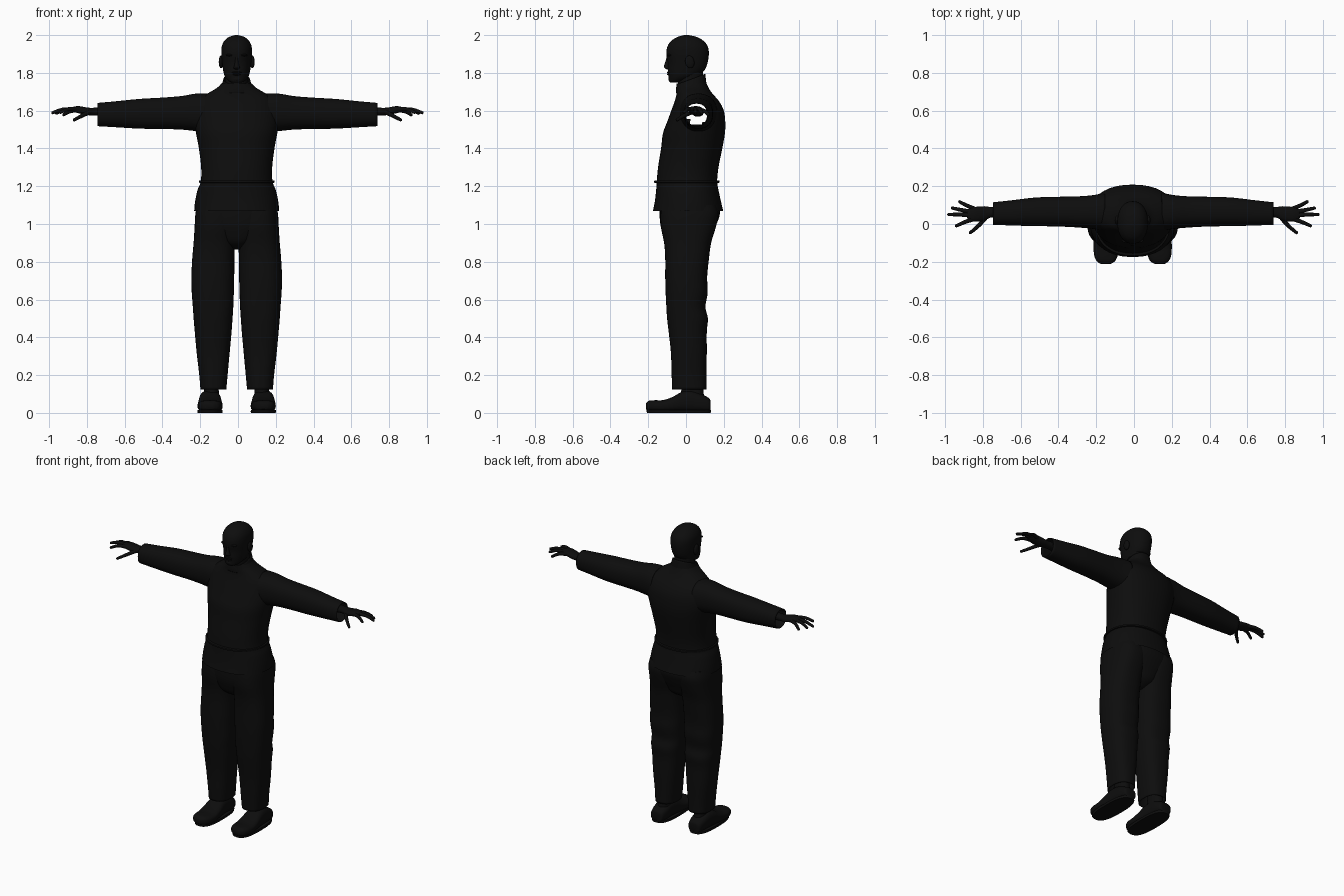
import bpy, bmesh, math
from mathutils import Vector

black = bpy.data.materials.new("near_black")
black.diffuse_color = (0.004, 0.004, 0.004, 1)
CX = -0.007   # slight sideways offset of the body


def finish(ob, angle=50):
    ob.data.materials.clear()
    ob.data.materials.append(black)
    bpy.ops.object.select_all(action='DESELECT')
    ob.select_set(True)
    bpy.context.view_layer.objects.active = ob
    bpy.ops.object.shade_smooth_by_angle(angle=math.radians(angle))
    return ob


def spline(rows, sub):
    """Catmull-Rom interpolation through section rows."""
    out = []
    for i in range(len(rows) - 1):
        p0, p1, p2, p3 = (rows[max(0, min(len(rows) - 1, k))] for k in range(i - 1, i + 3))
        for j in range(sub):
            t = j / sub
            out.append([0.5 * (2 * b + (c - a) * t + (2 * a - 5 * b + 4 * c - d) * t * t
                               + (3 * b - a - 3 * c + d) * t ** 3)
                        for a, b, c, d in zip(p0, p1, p2, p3)])
    return out + [list(rows[-1])]


def loft(name, axis, rows, power=2.2, n=36, sub=4, caps=(True, True), dx=CX, flip=1,
         warp=None, cut=None, thick=0):
    """Skin rounded sections; each row is position, a0, a1, b0, b1."""
    bm = bmesh.new()
    rings = []
    for t, a0, a1, b0, b1 in spline(rows, sub):
        ring = []
        for k in range(n):
            th = 2 * math.pi * k / n
            c, s = math.cos(th), math.sin(th)
            a = (a0 + a1) / 2 + (a1 - a0) / 2 * math.copysign(abs(c) ** (2 / power), c)
            b = (b0 + b1) / 2 + (b1 - b0) / 2 * math.copysign(abs(s) ** (2 / power), s)
            p = {'x': (t, a, b), 'y': (a, t, b), 'z': (a, b, t)}[axis]
            p = warp(*p) if warp else p
            ring.append(bm.verts.new((p[0] * flip + dx, p[1], p[2])))
        rings.append(ring)
    for r, q in zip(rings, rings[1:]):
        for k in range(n):
            bm.faces.new((r[k], r[(k + 1) % n], q[(k + 1) % n], q[k]))
    for cap, ring in zip(caps, (rings[0], rings[-1])):
        if cap:
            bm.faces.new(ring)
    bmesh.ops.recalc_face_normals(bm, faces=bm.faces[:])
    if cut:
        bmesh.ops.delete(bm, geom=[f for f in bm.faces if cut(f.calc_center_median())],
                         context='FACES')
    me = bpy.data.meshes.new(name)
    bm.to_mesh(me)
    bm.free()
    ob = bpy.data.objects.new(name, me)
    bpy.context.collection.objects.link(ob)
    if thick:
        mod = ob.modifiers.new("cloth_thickness", 'SOLIDIFY')
        mod.thickness = thick
    return finish(ob)


def ball(name, loc, size, rot=0):
    bpy.ops.mesh.primitive_uv_sphere_add(segments=20, ring_count=12, radius=1, location=loc,
                                         rotation=(rot, 0, 0))
    ob = bpy.context.object
    ob.name = name
    ob.scale = size
    return finish(ob)


def digit(name, pts, r0, r1):
    """Tapered finger along a short curve."""
    cu = bpy.data.curves.new(name, 'CURVE')
    cu.dimensions = '3D'
    cu.bevel_depth = 1
    cu.bevel_resolution = 3
    cu.use_fill_caps = True
    pts = spline(pts, 4)
    pts.append(list(Vector(pts[-1]) + (Vector(pts[-1]) - Vector(pts[-2])).normalized() * 0.004))
    sp = cu.splines.new('POLY')
    sp.points.add(len(pts) - 1)
    for i, p in enumerate(pts):
        sp.points[i].co = (*p, 1)
        sp.points[i].radius = r0 + (r1 - r0) * i / (len(pts) - 1)
    sp.points[len(pts) - 1].radius = r1 * 0.5
    ob = bpy.data.objects.new(name, cu)
    bpy.context.collection.objects.link(ob)
    bpy.ops.object.select_all(action='DESELECT')
    ob.select_set(True)
    bpy.context.view_layer.objects.active = ob
    bpy.ops.object.convert(target='MESH')
    finish(bpy.context.object)


# Jacket body, hollow, with openings where the sleeves join
loft("jacket", 'z', [
    (1.07, -.225, .225, -.175, .197), (1.12, -.22, .22, -.165, .185),
    (1.18, -.207, .207, -.158, .172), (1.225, -.19, .19, -.155, .165),
    (1.30, -.188, .188, -.148, .172), (1.40, -.20, .20, -.132, .192),
    (1.48, -.215, .215, -.122, .206), (1.54, -.225, .225, -.10, .208),
    (1.60, -.222, .222, -.078, .20), (1.65, -.205, .205, -.06, .175),
    (1.69, -.155, .155, -.05, .14), (1.72, -.105, .105, -.05, .12),
    (1.745, -.08, .08, -.05, .108)],
    power=2.25, caps=(False, False),
    cut=lambda c: abs(c.x) > .1 and math.hypot(c.y - .065, c.z - 1.59) < .065)

# Belt cord round the waist
loft("waist_cord", 'z', [(1.217, -.19, .19, -.155, .165), (1.219, -.199, .199, -.168, .177),
                         (1.229, -.199, .199, -.168, .177), (1.231, -.19, .19, -.155, .165)],
     sub=2, caps=(False, False))

# Stand-up collar, higher at the back
loft("collar", 'z', [(1.70, -.10, .10, -.052, .115), (1.73, -.082, .082, -.053, .108),
                     (1.768, -.07, .07, -.05, .102)],
     caps=(False, False), thick=.006,
     warp=lambda x, y, z: (x, y, z + .35 * (y - .03) * (z - 1.68) / .085))

# Head and neck
loft("neck", 'z', [(1.66, -.07, .07, -.04, .09), (1.74, -.06, .06, -.042, .09),
                   (1.84, -.062, .062, -.05, .09)])
loft("head", 'z', [
    (1.748, -.022, .022, -.083, -.045), (1.757, -.042, .042, -.09, -.005),
    (1.78, -.062, .062, -.092, .055), (1.81, -.071, .071, -.096, .095),
    (1.85, -.077, .077, -.096, .113), (1.90, -.081, .081, -.104, .121),
    (1.94, -.079, .079, -.098, .115), (1.97, -.065, .065, -.078, .092),
    (1.99, -.041, .041, -.045, .058), (2.0, -.008, .008, -.01, .014)])
loft("nose", 'z', [(1.818, -.009, .009, -.102, -.08), (1.826, -.017, .017, -.114, -.08),
                   (1.835, -.014, .014, -.117, -.08), (1.86, -.009, .009, -.109, -.08),
                   (1.895, -.008, .008, -.10, -.08)], n=16)
ball("upper_lip", (CX, -.089, 1.802), (.026, .013, .006))
ball("lower_lip", (CX, -.087, 1.792), (.022, .013, .006))
ball("chin", (CX, -.077, 1.768), (.025, .017, .016))

# Seat of the trousers bridging the legs
loft("trouser_seat", 'z', [
    (.865, -.03, .03, -.05, .06), (.90, -.10, .10, -.10, .115),
    (.95, -.16, .16, -.123, .14), (1.0, -.20, .20, -.136, .162),
    (1.06, -.213, .213, -.14, .18), (1.13, -.20, .20, -.138, .165)])

for s, side in ((-1, "left"), (1, "right")):
    # Trouser leg, open at the ankle
    loft(side + "_trouser_leg", 'z', [
        (.125, .055, .192, -.073, .108), (.20, .048, .198, -.076, .108),
        (.32, .037, .212, -.08, .11), (.43, .027, .222, -.092, .11),
        (.50, .022, .228, -.10, .116), (.56, .018, .232, -.104, .103),
        (.64, .015, .238, -.108, .115), (.72, .013, .24, -.11, .112),
        (.82, .012, .235, -.11, .122), (.90, .008, .228, -.116, .133),
        (.98, .0, .223, -.132, .157), (1.05, .0, .219, -.135, .172),
        (1.10, .01, .21, -.13, .16)],
        power=2.5, caps=(False, True), flip=s, thick=.004)

    # Ankle, shoe and sole
    loft(side + "_ankle", 'z', [(.06, .09, .18, -.04, .10), (.12, .095, .172, -.025, .092),
                                (.22, .095, .17, -.02, .09)], flip=s)
    loft(side + "_shoe", 'y', [
        (.13, .113, .167, .012, .06), (.122, .097, .183, .006, .078),
        (.08, .087, .192, .004, .10), (.03, .086, .196, .004, .118),
        (-.02, .082, .2, .004, .112), (-.07, .077, .205, .004, .085),
        (-.12, .074, .207, .004, .068), (-.165, .079, .204, .006, .067),
        (-.197, .094, .19, .01, .064), (-.213, .12, .165, .02, .05)],
        power=2.7, flip=s)
    loft(side + "_sole", 'z', [(0, .076, .206, -.205, .13), (.006, .074, .208, -.209, .132),
                               (.016, .075, .207, -.209, .132)], power=2.7, flip=s, sub=1)

    # Sleeve, open at the cuff
    loft(side + "_sleeve", 'x', [
        (.15, -.035, .165, 1.485, 1.69), (.22, -.025, .152, 1.492, 1.69),
        (.30, -.018, .146, 1.50, 1.677), (.40, -.013, .144, 1.503, 1.669),
        (.52, -.011, .14, 1.505, 1.662), (.64, -.008, .126, 1.512, 1.65),
        (.742, -.004, .115, 1.518, 1.641)],
        power=2.3, caps=(False, False), flip=s, dx=-.003, thick=.004)

    # Hand
    loft(side + "_palm", 'x', [
        (.66, .03, .095, 1.568, 1.622), (.75, .035, .09, 1.574, 1.616),
        (.79, .017, .094, 1.576, 1.616), (.84, .012, .09, 1.586, 1.624),
        (.87, .02, .08, 1.594, 1.62), (.882, .035, .068, 1.602, 1.614)],
        n=20, flip=s, dx=-.003)
    fingers = {
        "thumb": [(.785, .03, 1.592), (.825, -.014, 1.572), (.866, -.048, 1.55)],
        "index_finger": [(.845, .027, 1.605), (.895, .009, 1.608), (.94, -.011, 1.59)],
        "middle_finger": [(.85, .046, 1.607), (.925, .05, 1.606), (.981, .05, 1.588)],
        "ring_finger": [(.85, .063, 1.606), (.915, .075, 1.604), (.961, .085, 1.585)],
        "little_finger": [(.835, .077, 1.602), (.885, .099, 1.597), (.922, .119, 1.577)]}
    for name, pts in fingers.items():
        digit(side + "_" + name, [(p[0] * s - .003, p[1], p[2]) for p in pts], .0125, .0075)

    # Ear, brow and eye
    ball(side + "_ear", (CX + s * .083, .02, 1.858), (.012, .024, .034), rot=.2)
    ball(side + "_brow", (CX + s * .031, -.086, 1.894), (.026, .015, .007))
    ball(side + "_eye", (CX + s * .031, -.078, 1.874), (.013, .013, .009))
